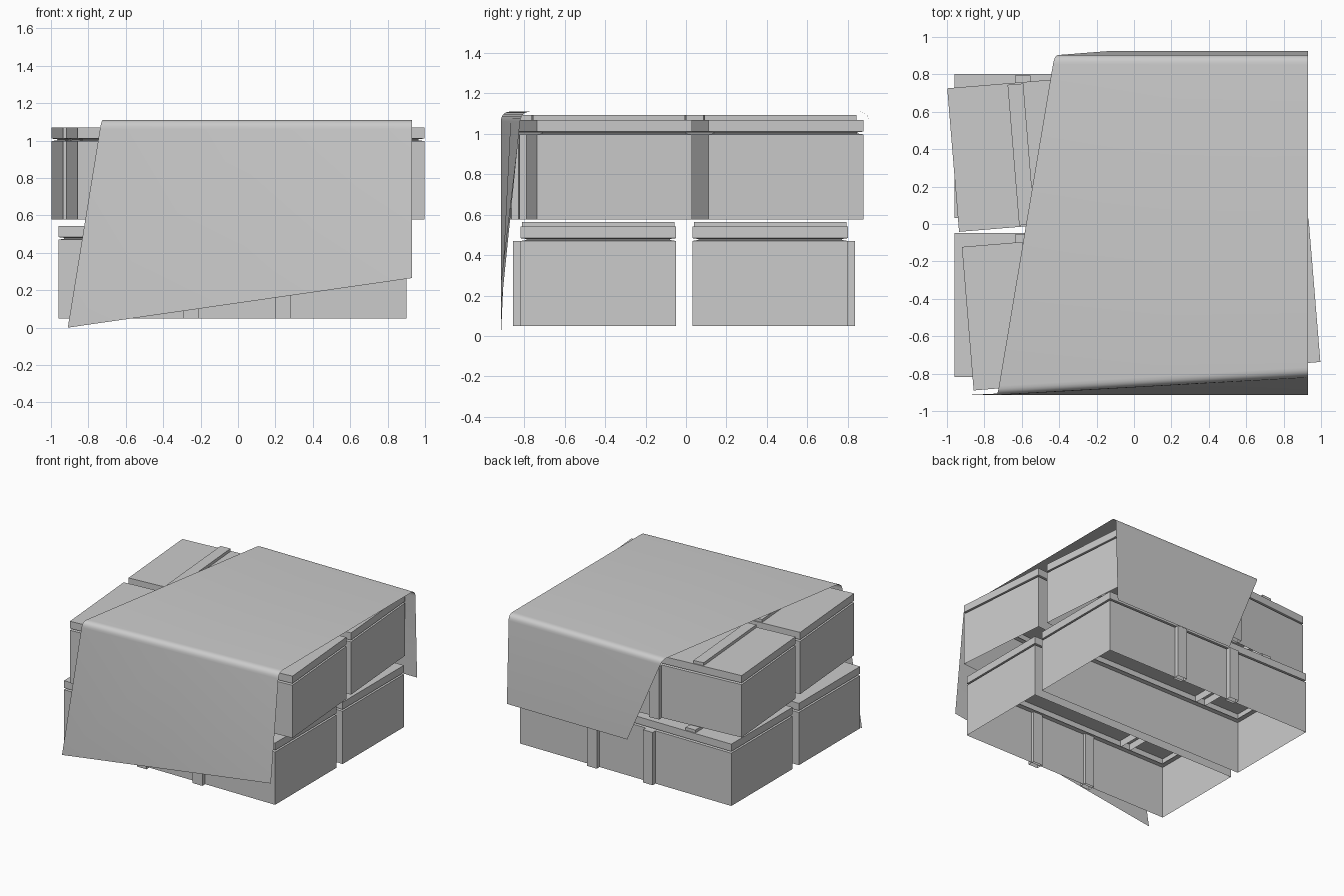
import bpy, bmesh, math
from mathutils import Vector, Matrix

if "Cube" in bpy.data.objects:
    bpy.data.objects.remove(bpy.data.objects["Cube"])

L, W = 1.86, 0.77          # crate length and width


def make_object(name, bm, matrix=Matrix()):
    mesh = bpy.data.meshes.new(name)
    bm.normal_update()
    bm.to_mesh(mesh)
    bm.free()
    ob = bpy.data.objects.new(name, mesh)
    bpy.context.collection.objects.link(ob)
    ob.matrix_world = matrix
    return ob


def batten(name, lo, hi, matrix):
    """Hollow strip, open at the bottom."""
    bm = bmesh.new()
    lo, hi = Vector(lo), Vector(hi)
    bmesh.ops.create_cube(bm, size=1, matrix=Matrix.Translation((lo + hi) / 2)
                          @ Matrix.Diagonal((*(hi - lo), 1)))
    bm.normal_update()
    bottom = [f for f in bm.faces if f.normal.z < -0.9]
    bmesh.ops.delete(bm, geom=bottom, context='FACES_ONLY')
    return make_object(name, bm, matrix)


def crate(name, cx, cy, z, angle, side):
    """Open-bottomed crate; side = +1/-1 is the face carrying the battens."""
    m = Matrix.Translation((cx, cy, z)) @ Matrix.Rotation(angle, 4, 'Z')
    # one shell: walls, thin groove, lid
    bm = bmesh.new()
    rings = []
    for inset, h in ((0, 0), (0, 0.42), (0.03, 0.425), (0.03, 0.43),
                     (0, 0.434), (0, 0.492)):
        hx, hy = L / 2 - inset, W / 2 - inset
        rings.append([bm.verts.new((sx * hx, sy * hy, h))
                      for sx, sy in ((-1, -1), (1, -1), (1, 1), (-1, 1))])
    for a, b in zip(rings, rings[1:]):
        for i in range(4):
            j = (i + 1) % 4
            bm.faces.new((a[i], a[j], b[j], b[i]))
    bm.faces.new(rings[-1])
    make_object(name + "_shell", bm, m)
    # cross battens on the lid, reaching down through it
    for i, x in enumerate((-0.565, 0.565)):
        batten(f"{name}_lid_batten_{i}", (x - 0.042, -W / 2 + 0.008, 0.436),
               (x + 0.042, W / 2 - 0.008, 0.515), m)
    # upright battens on the outer face, reaching slightly through it
    for i, x in enumerate((-0.22, 0.272)):
        ys = sorted((side * (W / 2 - 0.02), side * (W / 2 + 0.036)))
        batten(f"{name}_upright_batten_{i}", (x - 0.042, ys[0], 0),
               (x + 0.042, ys[1], 0.42), m)


# two straight crates below, two slightly turned crates on top
turn = math.radians(4.7)
crate("lower_front_crate", -0.03, -0.434, 0.05, 0, -1)
crate("lower_back_crate", -0.03, 0.416, 0.05, 0, 1)
crate("upper_front_crate", 0.038, -0.43, 0.577, turn, -1)
crate("upper_back_crate", -0.04, 0.418, 0.577, turn, 1)


# tarpaulin draped over the top: lofted between a left and a right edge path
def edge_path(a, b, c, d, r):
    """Polyline a-b-c-d with rounded corners at b and c."""
    pts = [Vector(p) for p in (a, b, c, d)]
    out = [pts[0]]
    for i in (1, 2):
        p, q, n = pts[i - 1], pts[i], pts[i + 1]
        s = q + (p - q).normalized() * r
        e = q + (n - q).normalized() * r
        for k in range(7):
            t = k / 6
            out.append(s * (1 - t) ** 2 + q * 2 * t * (1 - t) + e * t * t)
    out.append(pts[3])
    return out


left = edge_path((-0.91, -0.915, 0.0), (-0.73, -0.915, 1.11),
                 (-0.425, 0.902, 1.11), (-0.13, 0.925, 0.405), 0.05)
right = edge_path((0.93, -0.915, 0.265), (0.93, -0.815, 1.11),
                  (0.93, 0.902, 1.11), (0.93, 0.925, 0.405), 0.05)
bm = bmesh.new()
N = 2
grid = [[bm.verts.new(p.lerp(q, k / N)) for k in range(N + 1)]
        for p, q in zip(left, right)]
for r0, r1 in zip(grid, grid[1:]):
    for k in range(N):
        bm.faces.new((r0[k], r0[k + 1], r1[k + 1], r1[k]))
for f in bm.faces:
    f.smooth = True
make_object("tarpaulin", bm)
